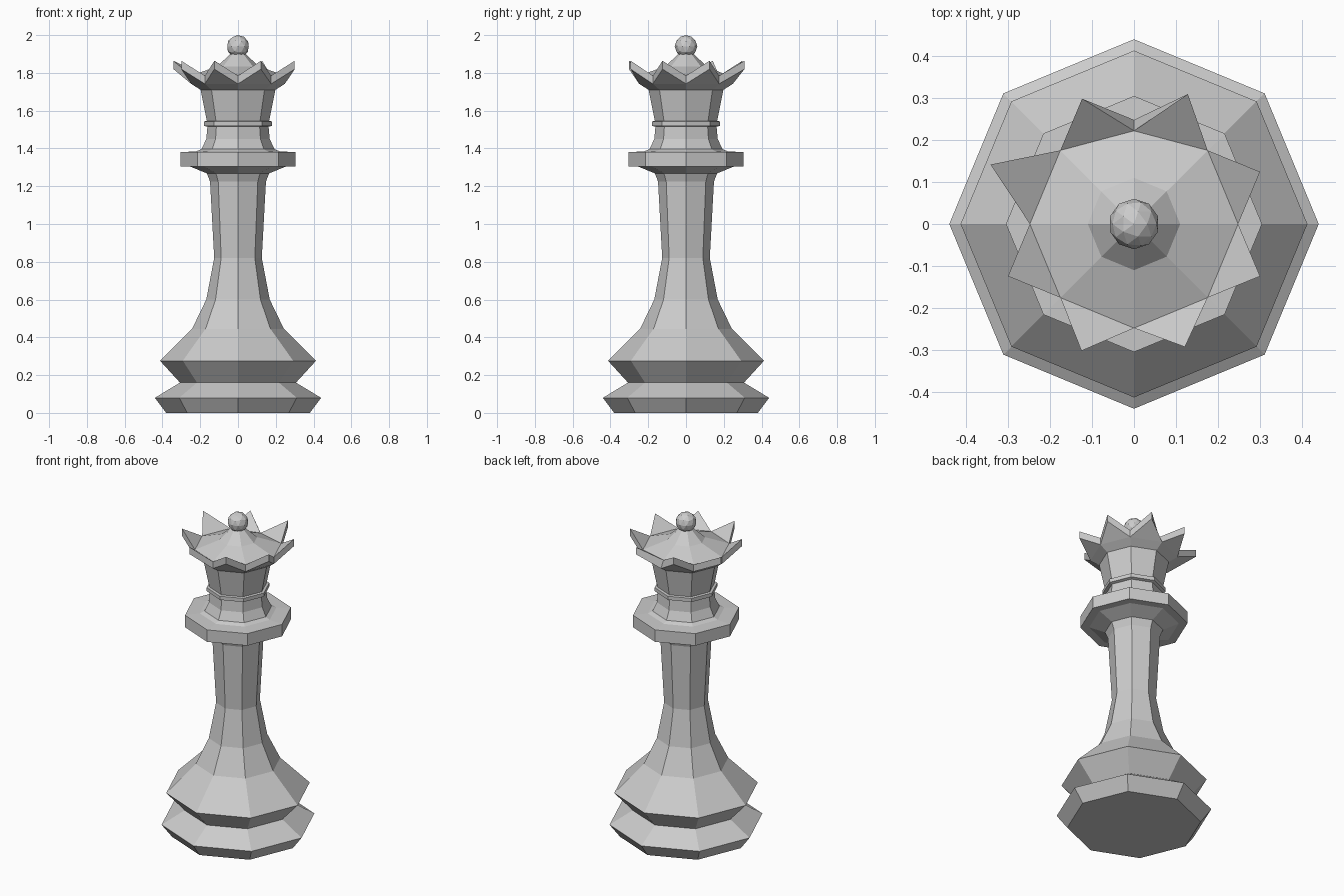
import bpy, bmesh
from math import sin, cos, pi

if "Cube" in bpy.data.objects:
    bpy.data.objects.remove(bpy.data.objects["Cube"])

SIDES = 8


def ring(bm, r, z):
    return [bm.verts.new((r * cos(2 * pi * i / SIDES), r * sin(2 * pi * i / SIDES), z))
            for i in range(SIDES)]


def bridge(bm, lower, upper):
    n = len(lower)
    for i in range(n):
        j = (i + 1) % n
        bm.faces.new((lower[i], lower[j], upper[j], upper[i]))


def finish(bm, name):
    bmesh.ops.recalc_face_normals(bm, faces=bm.faces)
    mesh = bpy.data.meshes.new(name)
    bm.to_mesh(mesh)
    bm.free()
    bpy.context.collection.objects.link(bpy.data.objects.new(name, mesh))


# Turned body: base, shaft, collar and neck
profile = [(.38, 0), (.44, .08), (.307, .16), (.413, .276), (.243, .445),
           (.168, .60), (.126, .82), (.148, 1.225), (.165, 1.268), (.255, 1.305),
           (.305, 1.305), (.305, 1.38), (.22, 1.385), (.193, 1.397), (.168, 1.45),
           (.162, 1.515), (.18, 1.52), (.18, 1.543), (.165, 1.546), (.198, 1.71)]
bm = bmesh.new()
rings = [ring(bm, r, z) for r, z in profile]
for a, b in zip(rings, rings[1:]):
    bridge(bm, a, b)
bm.faces.new(rings[0])
finish(bm, "body")

# Crown: flared underside, thick star rim with eight points, domed top
bm = bmesh.new()
foot = ring(bm, .198, 1.71)
low = ring(bm, .248, 1.742)
high = ring(bm, .248, 1.785)
high[2].co.y = .222
dome = ring(bm, .11, 1.835)
cap = ring(bm, .04, 1.9)
tip_radii = [.325, .335, .323, .37, .325, .327, .317, .325]
for i, r in enumerate(tip_radii):
    j = (i + 1) % SIDES
    a = 2 * pi * (i + .5) / SIDES
    t_low, t_high = [bm.verts.new((r * cos(a), r * sin(a), z)) for z in (1.82, 1.864)]
    bm.faces.new((foot[i], foot[j], low[j], low[i]))
    bm.faces.new((low[i], low[j], t_low))
    bm.faces.new((low[i], t_low, t_high, high[i]))
    bm.faces.new((t_low, low[j], high[j], t_high))
    bm.faces.new((high[i], t_high, high[j]))
bridge(bm, high, dome)
bridge(bm, dome, cap)
bm.faces.new(cap)
finish(bm, "crown")

# Finial ball
bpy.ops.mesh.primitive_ico_sphere_add(subdivisions=2, radius=.06, location=(0, 0, 1.94))
bpy.context.object.name = "finial_ball"
